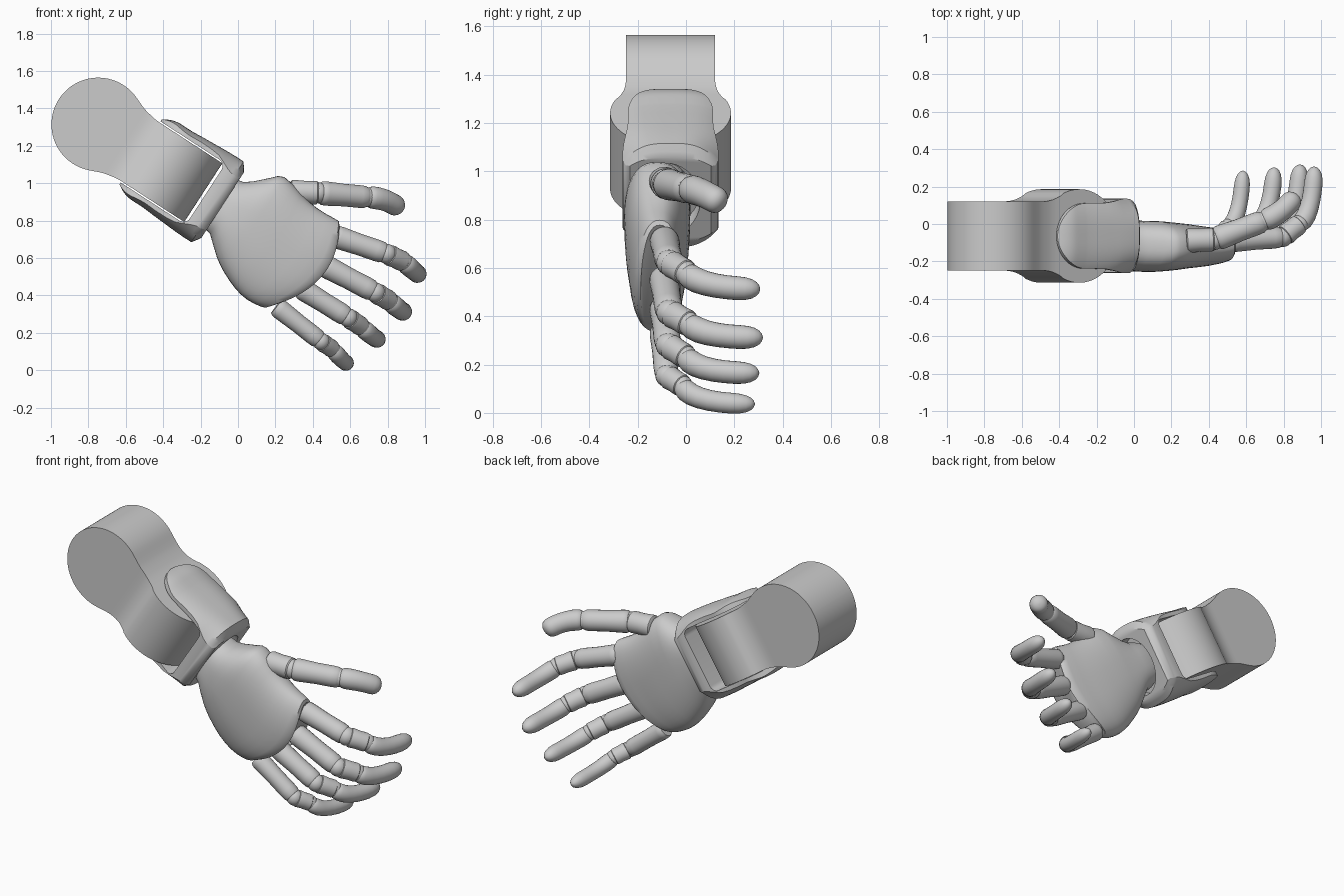
import bpy, bmesh
from math import sin, cos, pi, radians
from mathutils import Vector

if "Cube" in bpy.data.objects:
    bpy.data.objects.remove(bpy.data.objects["Cube"])

CA, SA = cos(radians(33)), sin(radians(33))


def arm(s, t, y):
    """Arm frame: s runs along the arm, t across it, origin at the wrist."""
    return Vector((-0.11 + s * CA + t * SA, y, 0.90 - s * SA + t * CA))


def loft(name, rings, angle=35):
    bm = bmesh.new()
    vr = [[bm.verts.new(p) for p in r] for r in rings]
    n = len(vr[0])
    for a, b in zip(vr, vr[1:]):
        for i in range(n):
            j = (i + 1) % n
            bm.faces.new((a[i], a[j], b[j], b[i]))
    bm.faces.new(vr[0])
    bm.faces.new(vr[-1])
    bmesh.ops.recalc_face_normals(bm, faces=bm.faces)
    me = bpy.data.meshes.new(name)
    bm.to_mesh(me)
    bm.free()
    ob = bpy.data.objects.new(name, me)
    bpy.context.collection.objects.link(ob)
    smooth(ob, angle)
    return ob


def smooth(ob, angle):
    bpy.ops.object.select_all(action='DESELECT')
    ob.select_set(True)
    bpy.context.view_layer.objects.active = ob
    bpy.ops.object.shade_smooth_by_angle(angle=radians(angle))


def cut(ob, cutter):
    m = ob.modifiers.new("cut", 'BOOLEAN')
    m.operation, m.object, m.solver = 'DIFFERENCE', cutter, 'EXACT'
    bpy.context.view_layer.objects.active = ob
    bpy.ops.object.modifier_apply(modifier=m.name)
    bpy.data.objects.remove(cutter)


def tube(name, pts, radii, sides=24):
    rings = []
    for i, p in enumerate(pts):
        d = (pts[min(i + 1, len(pts) - 1)] - pts[max(i - 1, 0)]).normalized()
        e1 = d.cross(Vector((0.3, 0.2, 1))).normalized()
        e2 = d.cross(e1)
        rings.append([p + radii[i] * (e1 * cos(2 * pi * k / sides) + e2 * sin(2 * pi * k / sides))
                      for k in range(sides)])
    return loft(name, rings, 40)


def segment(name, p, q, r0, r1):
    prof = [(0, .84), (.04, .97), (.12, 1), (.5, .96), (.84, 1), (.95, .98), (1, .86)]
    tube(name, [p.lerp(q, f) for f, _ in prof],
         [k * (r0 + (r1 - r0) * f) for f, k in prof])


def fingertip(name, a, b, c, r):
    fs = [0, .04, .12, .25, .4, .55, .68, .79, .87, .93, .97, .99, 1]
    ks = [.86, .97, 1.03, 1.03, 1, .98, .97, .97, .92, .78, .56, .33, .05]
    pts = [a * (1 - f) ** 2 + b * 2 * f * (1 - f) + c * f * f for f in fs]
    tube(name, pts, [k * r for k in ks])


def ball(name, p, r):
    bpy.ops.mesh.primitive_uv_sphere_add(segments=20, ring_count=12, radius=r, location=p)
    bpy.context.object.name = name
    bpy.ops.object.shade_smooth()


# Forearm: round elbow drum necking down into a crosswise wrist cylinder
YC = -0.064
st = []
for i in range(29):
    a = radians(1 + i * 112.6 / 28)
    st.append((-.76 - .25 * cos(a), .25 * sin(a), .185))
st += [(-.635, .219, .185), (-.61, .209, .185), (-.585, .201, .185), (-.56, .196, .185),
       (-.535, .191, .188), (-.51, .188, .193), (-.485, .187, .202), (-.46, .187, .213)]
for i in range(25):
    b = radians(66 + i * 113 / 24)
    st.append((-.338 - .248 * cos(b), .187, .250 * sin(b)))
loft("forearm", [[arm(s, -h, YC - w), arm(s, h, YC - w), arm(s, h, YC + w), arm(s, -h, YC + w)]
                 for s, h, w in st])

# Wrist cuff: two rounded lugs joined by a base (s, half width, half height, edge drop)
st = []
for i in range(17):
    a = radians(4 + i * 86 / 16)
    s = -.315 - .175 * cos(a)
    st.append((s, .175 * sin(a), .242 - .035 * max(0, (-s - .39) / .1) ** 2, .038))
st += [(-.25, .175, .247, .04), (-.18, .178, .251, .045), (-.13, .186, .254, .05),
       (-.09, .194, .256, .065), (-.05, .199, .257, .08), (-.02, .199, .257, .09),
       (0, .196, .257, .095), (.02, .186, .229, .085), (.033, .168, .208, .07)]
N = 28
rings = []
for s, w, T, drop in st:
    us = [-cos(pi * k / N) for k in range(N + 1)]
    top = [(T - drop * abs(u * w / .2) ** 3, u * w) for u in us]
    rings.append([arm(s, t, YC + y) for t, y in top] + [arm(s, -t, YC + y) for t, y in reversed(top)])
cuff = loft("wrist_cuff", rings)
# Slot between the lugs, with rounded inner corners
slot = [(-.8, -.195), (-.8, .195)]
slot += [(-.115 + .04 * sin(radians(a)), .155 + .04 * cos(radians(a))) for a in range(0, 91, 15)]
slot += [(-.115 + .04 * cos(radians(a)), -.155 - .04 * sin(radians(a))) for a in range(0, 91, 15)]
cut(cuff, loft("slot_cutter", [[arm(s, t, y) for s, t in slot] for y in (-.6, .5)]))
# Socket for the hand
cut(cuff, loft("socket_cutter", [[arm(s, .18 * cos(k * pi / 20), -.085 + .145 * sin(k * pi / 20))
                                  for k in range(40)] for s in (-.05, .1)]))
smooth(cuff, 35)

# Palm: curved stations (s, bow, t low, t high, back y, palm y)
st = [(-.045, 0, -.13, .13, -.205, .01), (.0, 0, -.15, .15, -.222, .018),
      (.06, 0, -.165, .165, -.24, .018), (.10, 0, -.2, .195, -.248, .018),
      (.16, .03, -.25, .255, -.255, .018), (.195, .06, -.273, .293, -.256, .018),
      (.225, .09, -.29, .306, -.256, .018), (.29, .2, -.318, .297, -.252, .015),
      (.34, .32, -.335, .28, -.247, .012), (.39, .45, -.347, .268, -.24, .008),
      (.44, .6, -.352, .262, -.234, .002), (.49, .77, -.35, .262, -.226, -.004),
      (.535, .9, -.343, .266, -.215, -.008), (.562, .97, -.335, .267, -.204, -.014),
      (.575, 1, -.318, .252, -.187, -.03)]
rings = []
for s, bow, lo, hi, yd, yp in st:
    ring = []
    for k in range(48):
        c, n = cos(2 * pi * k / 48), sin(2 * pi * k / 48)
        v = abs(c) ** .82 * (1 if c > 0 else -1)
        u = abs(n) ** .82 * (1 if n > 0 else -1)
        y = (yd + yp) / 2 + u * (yp - yd) / 2
        if u > 0:
            y -= .015 * bow * u * (1 - v * v)
        ring.append(arm(s + bow * (.039 * v + .11 * (1 - v * v)), (lo + hi) / 2 + v * (hi - lo) / 2, y))
    rings.append(ring)
loft("palm", rings, 40)

# Fingers: base, middle joint, end joint, bend, tip, radius
fingers = {
    "index": ((.515, -.09, .717), (.795, -.07, .622), (.885, .0, .58), (.957, .06, .515), (.964, .307, .512), .062),
    "middle": ((.46, -.092, .56), (.735, -.07, .415), (.81, .01, .37), (.875, .07, .31), (.888, .318, .312), .062),
    "ring": ((.335, -.094, .439), (.59, -.075, .28), (.66, .0, .232), (.735, .05, .162), (.75, .303, .165), .059),
    "little": ((.205, -.098, .341), (.445, -.08, .153), (.505, -.015, .112), (.57, .03, .037), (.583, .285, .037), .054),
}
for name, (a, b, c, d, e, r) in fingers.items():
    a, b, c, d, e = map(Vector, (a, b, c, d, e))
    segment(name + "_proximal", a, b.lerp(a, .04), r, r * .93)
    ball(name + "_knuckle", b, r * .86)
    segment(name + "_middle", b.lerp(c, .12), c, r * .92, r * .88)
    ball(name + "_end_joint", c, r * .8)
    fingertip(name + "_tip", c.lerp(d, .06), d, e, r * .82)

# Thumb
a, b, c, d, e = map(Vector, ((.28, -.09, .953), (.43, -.083, .948), (.69, .015, .925),
                             (.80, .06, .92), (.865, .155, .862)))
segment("thumb_base", a, b, .066, .063)
ball("thumb_knuckle", b, .056)
segment("thumb_proximal", b.lerp(c, .04), c, .066, .060)
ball("thumb_end_joint", c, .052)
fingertip("thumb_tip", c.lerp(d, .06), d, e, .058)
